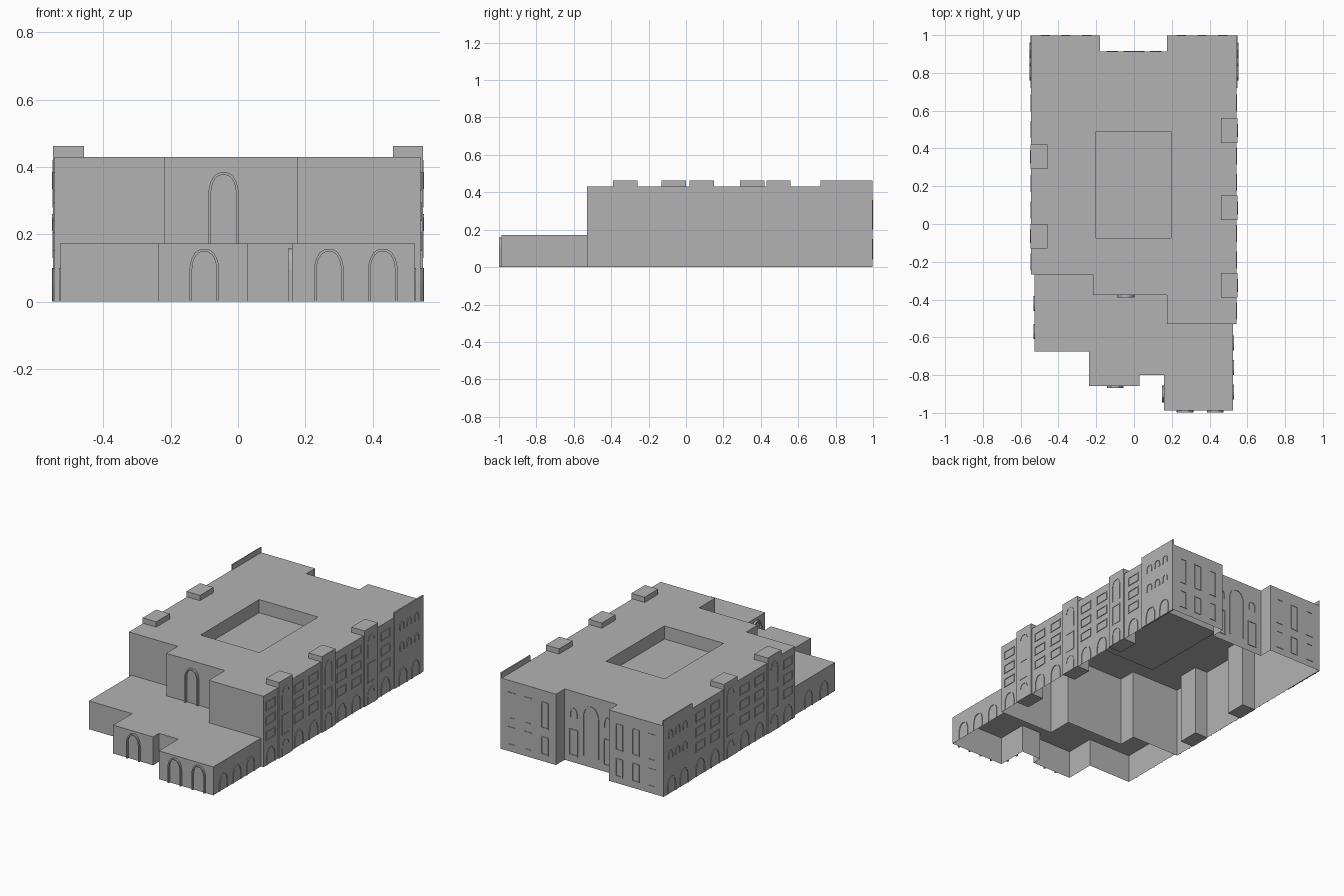
import bpy, bmesh, math
from mathutils import Vector

if "Cube" in bpy.data.objects:
    bpy.data.objects.remove(bpy.data.objects["Cube"])

stone = bpy.data.materials.new("grey stone")
stone.diffuse_color = (0.45, 0.45, 0.45, 1)
stone.use_nodes = True
stone.node_tree.nodes["Principled BSDF"].inputs["Base Color"].default_value = stone.diffuse_color


def finish(bm, name):
    bmesh.ops.recalc_face_normals(bm, faces=bm.faces)
    me = bpy.data.meshes.new(name)
    bm.to_mesh(me)
    bm.free()
    me.materials.append(stone)
    ob = bpy.data.objects.new(name, me)
    bpy.context.collection.objects.link(ob)
    return ob


def loop(bm, pts, z):
    vs = [bm.verts.new((x, y, z)) for x, y in pts]
    return vs, [bm.edges.new((vs[i], vs[(i + 1) % len(vs)])) for i in range(len(vs))]


def skirt(bm, top, z, skip=()):
    """Walls hanging from a loop of vertices down to height z."""
    low = [bm.verts.new((v.co.x, v.co.y, z)) for v in top]
    n = len(top)
    for i in range(n):
        if i not in skip:
            j = (i + 1) % n
            bm.faces.new((top[i], top[j], low[j], low[i]))
    return low


def box(name, x0, x1, y0, y1, z0, z1):
    bm = bmesh.new()
    top, _ = loop(bm, [(x0, y0), (x1, y0), (x1, y1), (x0, y1)], z1)
    bm.faces.new(top)
    bm.faces.new(skirt(bm, top, z0))
    return finish(bm, name)


# Main block: open underneath, sunken courtyard in the roof
front_steps = [(-.545, -.267), (-.218, -.267), (-.218, -.376),
               (.175, -.376), (.175, -.53), (.542, -.53)]
bm = bmesh.new()
outer, e1 = loop(bm, front_steps + [(.542, .997), (.175, .997), (.175, .913),
                                    (-.18, .913), (-.18, .997), (-.545, .997)], .43)
hole, e2 = loop(bm, [(-.2, -.074), (.196, -.074), (.196, .489), (-.2, .489)], .43)
bmesh.ops.triangle_fill(bm, edges=e1 + e2, use_beauty=True, normal=(0, 0, 1))
skirt(bm, outer, 0)
bm.faces.new(skirt(bm, hole, .35))
finish(bm, "main_block")

# Low front annex, its back edge following the stepped main front
bm = bmesh.new()
annex = [(-.528, -.267), (-.528, -.675), (-.238, -.675), (-.238, -.857), (.03, -.857),
         (.03, -.8), (.16, -.8), (.16, -.987), (.525, -.987), (.525, -.53)]
top, e = loop(bm, annex + front_steps[-2:0:-1], .172)
bmesh.ops.triangle_fill(bm, edges=e, use_beauty=True, normal=(0, 0, 1))
skirt(bm, top, 0, skip=range(9, 14))
finish(bm, "front_annex")

# Stair towers and gable slabs on the long sides
right_towers = [-.325, .085, .495]
left_towers = [-.065, .355]
for y in right_towers:
    box("right_tower", .46, .549, y - .065, y + .065, 0, .462)
for y in left_towers:
    box("left_tower", -.549, -.458, y - .065, y + .065, 0, .462)
box("right_gable", .539, .548, .72, .997, 0, .462)
box("left_gable", -.548, -.542, .72, .997, 0, .462)


def outline(w, z0, z1, arched):
    """Window outline; arched ones have a rounded, slightly pointed head."""
    h = w / 2
    if not arched:
        return [(-h, z0), (h, z0), (h, z1), (-h, z1)]
    rise = min(w * .72, (z1 - z0) * .6)
    half = [(h * math.cos(a) ** .8, z1 - rise + rise * math.sin(a) ** 1.1)
            for a in (math.radians(d) for d in (0, 18, 36, 54, 72))]
    return ([(-h, z0), (h, z0)] + half + [(0, z1)]
            + [(-u, z) for u, z in reversed(half)])


def frame(name, origin, normal, w, z0, z1, arched=True, t=.006, depth=.004):
    """Raised ring on a wall; open-foot ring when it stands on the base."""
    nrm = Vector((*normal, 0))
    side = Vector((-nrm.y, nrm.x, 0))
    base = Vector((*origin, 0))
    bm = bmesh.new()
    foot = z0 if arched else z0 + t
    rings = []
    for pts in (outline(w, z0, z1, arched), outline(w - 2 * t, foot, z1 - t, arched)):
        for d in (0, depth):
            rings.append([bm.verts.new(base + side * u + nrm * d + Vector((0, 0, z)))
                          for u, z in pts])
    ob, of, ib, inf = rings
    n = len(ob)
    for i in range(n):
        j = (i + 1) % n
        if arched and i == 0:
            continue
        for a, b in ((ob, of), (of, inf), (inf, ib)):
            bm.faces.new((a[i], a[j], b[j], b[i]))
    bmesh.ops.remove_doubles(bm, verts=bm.verts, dist=1e-5)
    return finish(bm, name)


# Front doorways and the large upper window
F, B, R, L = (0, -1), (0, 1), (1, 0), (-1, 0)
for x, y in ((-.1, -.857), (.27, -.987), (.43, -.987)):
    frame("front_doorway", (x, y), F, .088, 0, .157, t=.008, depth=.012)
frame("porch_doorway", (.16, -.9), L, .088, 0, .157, t=.008, depth=.012)
frame("front_upper_window", (-.043, -.376), F, .09, .172, .385, t=.008, depth=.014)

# Annex side arches
for y in (-.89, -.76, -.63):
    frame("annex_right_arch", (.525, y), R, .08, 0, .1)
for y in (-.57, -.42):
    frame("annex_left_arch", (-.528, y), L, .08, 0, .1)

# Long sides: tower windows, bay arches and rows of bay windows
for s, nrm, wall, towers, bays in (
        ("right", R, .542, right_towers, (-.46, -.12, .29, .64)),
        ("left", L, -.545, left_towers, (-.2, .145, .57))):
    face = .549 * nrm[0]
    for y in towers:
        frame(s + "_tower_window", (face, y), nrm, .07, .28, .42, depth=.002)
        frame(s + "_tower_lower_window", (face, y), nrm, .07, .13, .25, False, depth=.002)
        frame(s + "_tower_door", (face, y), nrm, .07, 0, .1, depth=.002)
    for i, y in enumerate(bays):
        wide = s == "right" and i in (1, 2) or s == "left" and i != 0
        for dy in ((-.07, .07) if wide else (0,)):
            frame(s + "_bay_arch", (wall, y + dy), nrm, .085, 0, .1)
            for z in (.15, .24, .33):
                frame(s + "_bay_window", (wall, y + dy), nrm, .09, z, z + .055, False)
    # Gable windows in two rows above ground arches
    for y in (.79, .86, .93):
        for z in (.21, .335):
            frame(s + "_gable_window", (.548 * nrm[0], y), nrm, .045, z, z + .05)
    for y in (.8, .92):
        frame(s + "_gable_arch", (.548 * nrm[0], y), nrm, .08, 0, .1)

# Back: tall windows on both wings, arched entrance between them
for c in (-.36, .36):
    for dx in (-.11, 0, .11):
        frame("back_wing_window", (c + dx, .997), B, .05, .2, .36, False, depth=.003)
        frame("back_wing_lower_window", (c + dx, .997), B, .05, .04, .15, False, depth=.003)
frame("back_entrance", (0, .913), B, .11, .06, .37, t=.008)
for x in (-.115, .115):
    frame("back_side_window", (x, .913), B, .06, .04, .2, False)
    frame("back_small_window", (x, .913), B, .05, .27, .33)
